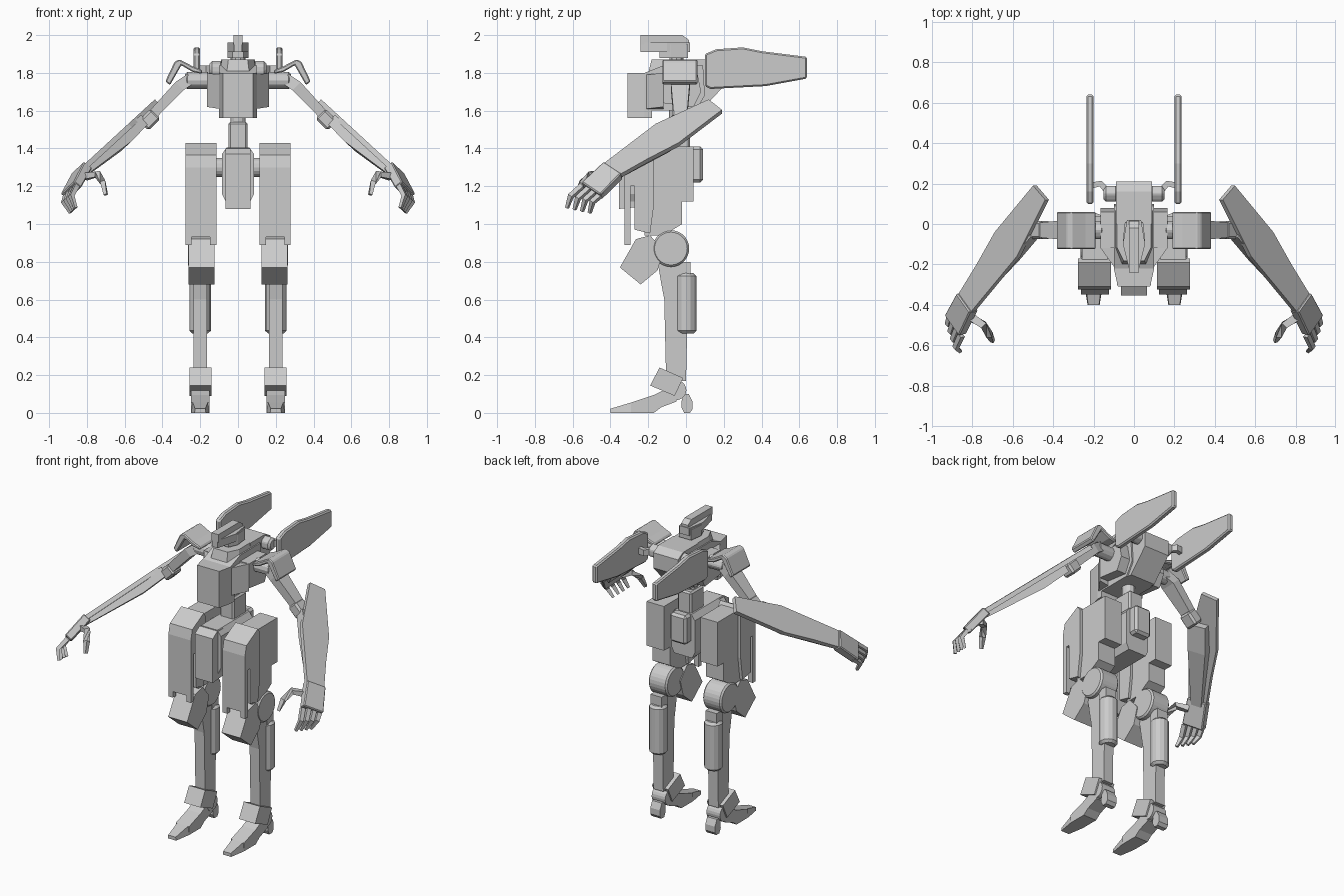
import bpy, bmesh, math
from mathutils import Vector, Matrix

if "Cube" in bpy.data.objects:
    bpy.data.objects.remove(bpy.data.objects["Cube"])

grey = bpy.data.materials.new("light_grey")
grey.diffuse_color = (0.6, 0.6, 0.6, 1)
grey.use_nodes = True
grey.node_tree.nodes["Principled BSDF"].inputs["Base Color"].default_value = grey.diffuse_color


def finish(name, bm, mirror=False, bevel=0.0):
    bmesh.ops.recalc_face_normals(bm, faces=bm.faces)
    me = bpy.data.meshes.new(name)
    bm.to_mesh(me)
    bm.free()
    ob = bpy.data.objects.new(name, me)
    bpy.context.collection.objects.link(ob)
    me.materials.append(grey)
    if bevel:
        m = ob.modifiers.new("bevel", 'BEVEL')
        m.width, m.segments, m.limit_method = bevel, 1, 'ANGLE'
    if mirror:
        m = ob.modifiers.new("mirror", 'MIRROR')
        m.use_mirror_merge = False
    return ob


def loft(name, rings, **kw):
    """Solid through successive rings of 3D points."""
    bm = bmesh.new()
    vs = [[bm.verts.new(p) for p in r] for r in rings]
    n = len(vs[0])
    bm.faces.new(vs[0][::-1])
    bm.faces.new(vs[-1])
    for a, b in zip(vs, vs[1:]):
        for i in range(n):
            j = (i + 1) % n
            bm.faces.new((a[i], a[j], b[j], b[i]))
    return finish(name, bm, **kw)


def prism(name, pts, axis, a, b, taper=1.0, **kw):
    """Profile extruded along an axis from a to b; far end may be scaled."""
    cu = sum(p[0] for p in pts) / len(pts)
    cv = sum(p[1] for p in pts) / len(pts)

    def ring(d, s):
        out = []
        for u, v in pts:
            u, v = cu + (u - cu) * s, cv + (v - cv) * s
            out.append({'X': (d, u, v), 'Y': (u, d, v), 'Z': (u, v, d)}[axis])
        return out
    return loft(name, [ring(a, 1), ring(b, taper)], **kw)


def box(name, x, y, z, **kw):
    return prism(name, [(x[0], y[0]), (x[1], y[0]), (x[1], y[1]), (x[0], y[1])], 'Z', *z, **kw)


def cyl(name, axis, c, r, a, b, sides=20, **kw):
    pts = [(c[0] + r * math.cos(2 * math.pi * i / sides),
            c[1] + r * math.sin(2 * math.pi * i / sides)) for i in range(sides)]
    return prism(name, pts, axis, a, b, **kw)


def beam(name, path, sizes, up, **kw):
    """Rectangular bar along a path; sizes = (across, along up) at each point."""
    P = [Vector(p) for p in path]
    rings = []
    for i, p in enumerate(P):
        d = (P[min(i + 1, len(P) - 1)] - P[max(i - 1, 0)]).normalized()
        s = d.cross(Vector(up)).normalized()
        n = s.cross(d)
        w, h = sizes[i][0] / 2, sizes[i][1] / 2
        rings.append([p + s * w + n * h, p - s * w + n * h, p - s * w - n * h, p + s * w - n * h])
    return loft(name, rings, mirror=True, **kw)


# Head with long pointed crest, and neck
prism("head", [(-.045, .01), (.045, .01), (.055, -.08), (.03, -.14), (-.03, -.14), (-.055, -.08)],
      'Z', 1.88, 1.95)
prism("crest", [(-.035, .02), (.035, .02), (.055, -.1), (.02, -.24), (-.02, -.24), (-.055, -.1)],
      'Z', 1.91, 1.96)
prism("crest_top", [(-.24, 1.95), (-.24, 2.0), (-.02, 2.0), (.015, 1.975), (.015, 1.95)], 'X', -.025, .025)
cyl("neck", 'Z', (0, -.05), .04, 1.8, 1.9, 10)

# Torso, chest, collar and backpack
prism("torso", [(-.22, 1.6), (-.22, 1.8), (-.12, 1.84), (.09, 1.84), (.1, 1.68), (.05, 1.6)],
      'X', -.1, .1)
prism("torso_side", [(-.12, 1.64), (-.12, 1.80), (.06, 1.80), (.08, 1.7), (.04, 1.62)], 'X', .1, .165,
      mirror=True)
loft("chest_flank", [[(.1, -.21, z0), (.165, -.12, z0 + .01), (.1, -.12, z0)] for z0 in (1.61, 1.79)],
     mirror=True)
prism("chest", [(-.1, -.18), (-.1, -.22), (-.08, -.31), (.08, -.31), (.1, -.22), (.1, -.18)],
      'Z', 1.56, 1.8)
prism("collar", [(-.1, .08), (-.1, -.12), (-.06, -.2), (.06, -.2), (.1, -.12), (.1, .08)],
      'Z', 1.8, 1.87, taper=.85)
prism("backpack", [(0, 1.6), (.08, 1.6), (.21, 1.74), (.21, 1.84), (.16, 1.87), (0, 1.87)],
      'X', -.09, .09)

# Wing plates on ball joints
prism("wing_binder", [(.1, 1.73), (.1, 1.9), (.16, 1.925), (.3, 1.935), (.4, 1.915), (.64, 1.885),
                      (.64, 1.77), (.42, 1.73), (.13, 1.715)], 'X', .2, .236, mirror=True, bevel=.008)
cyl("wing_joint", 'X', (.15, 1.82), .042, .08, .15, 12, mirror=True, bevel=.012)
beam("wing_arm", [(.13, .16, 1.82), (.165, .2, 1.82), (.215, .19, 1.82)], [(.03, .04)] * 3, (0, 0, 1))

# Shoulders
prism("shoulder_pad", [(.19, 1.815), (.24, 1.835), (.31, 1.872), (.335, 1.86), (.385, 1.755), (.36, 1.735),
                       (.3, 1.84), (.24, 1.805), (.19, 1.795)], 'Y', -.125, .06, mirror=True, bevel=.006)
cyl("shoulder_joint", 'X', (-.03, 1.76), .045, .15, .28, 12, mirror=True, bevel=.012)
beam("upper_arm", [(.25, -.03, 1.77), (.31, -.03, 1.73), (.47, -.03, 1.56)],
     [(.07, .06), (.1, .06), (.07, .05)], (.7, 0, .7))
beam("elbow", [(.435, -.03, 1.585), (.5, -.03, 1.52)], [(.09, .075)] * 2, (.7, 0, .7), bevel=.012)

# Forearm: broad flat shield lying in an outward-sloping plane
shield = [(.44, .12), (.5, .19), (.69, -.04), (.78, -.2), (.89, -.38), (.82, -.45),
          (.58, -.16), (.53, -.06)]
n = Vector((.677, 0, .736))
top = [Vector((x, y, 1.66 - .92 * (x - .44))) for x, y in shield]
loft("forearm_shield", [top, [p - n * .028 for p in top]], mirror=True)
beam("forearm_core", [(.52, -.02, 1.53), (.62, -.13, 1.44), (.83, -.4, 1.26)],
     [(.12, .06), (.12, .08), (.07, .04)], n)

# Hands
beam("hand_cuff", [(.825, -.385, 1.285), (.885, -.5, 1.175)], [(.13, .055), (.14, .05)], n, bevel=.006)
for i in range(4):
    t = i / 3
    a = Vector((.855, -.55, 1.2)).lerp(Vector((.905, -.44, 1.165)), t)
    c = Vector((.86, -.63, 1.085)).lerp(Vector((.885, -.51, 1.06)), t)
    b = (a + c) / 2 + Vector((.025, -.02, .005))
    beam("finger_%d" % (i + 1), [a, b, c], [(.028, .026), (.026, .024), (.016, .016)], n)
beam("thumb", [(.81, -.46, 1.25), (.745, -.5, 1.265), (.715, -.55, 1.22), (.7, -.58, 1.155)],
     [(.04, .035), (.035, .03), (.03, .028), (.018, .018)], (.6, .5, .6))

# Waist and pelvis
box("waist", (-.05, .05), (-.12, .02), (1.38, 1.54), bevel=.01)
cyl("waist_joint", 'Z', (0, -.05), .04, 1.52, 1.62, 12)
prism("pelvis", [(-.085, 1.16), (-.085, 1.37), (-.06, 1.405), (.06, 1.405), (.085, 1.37), (.085, 1.16),
                 (.065, 1.12), (-.065, 1.12)], 'Y', -.3, .03)
prism("front_skirt", [(-.25, 1.09), (-.355, 1.08), (-.355, 1.37), (-.31, 1.4), (-.25, 1.4)], 'X', -.065, .065)
box("rear_skirt", (-.06, .06), (.02, .09), (1.22, 1.41), bevel=.015)
cyl("hip_joint", 'X', (-.08, 1.3), .05, .07, .16, 16, mirror=True)

# Thighs
prism("thigh", [(-.22, 1.41), (.04, 1.41), (.04, 1.12), (-.02, 1.12), (-.02, 1.0), (-.12, .94), (-.22, .94)],
      'X', .132, .258, mirror=True)
prism("thigh_armor", [(-.19, 1.43), (-.31, 1.365), (-.325, 1.3), (-.325, .93), (-.295, .93), (-.295, 1.2),
                      (-.272, 1.2), (-.272, .97), (-.19, .95), (-.17, 1.1), (-.17, 1.4)],
      'X', .115, .278, mirror=True)
for k, x in enumerate((.115, .245)):
    box("armor_tab_%d" % (k + 1), (x, x + .033), (-.325, -.295), (.89, .94), mirror=True)

# Knees
cyl("knee_disc", 'X', (-.08, .87), .097, .13, .265, 28, mirror=True, bevel=.01)
prism("knee_guard", [(-.265, .92), (-.35, .77), (-.24, .68), (-.15, .755), (-.12, .86), (-.19, .94)],
      'X', .125, .262, mirror=True)

# Shins and calf tanks
prism("shin", [(-.15, .8), (-.13, .68), (-.115, .6), (-.105, .17), (0, .17), (.01, .6), (.02, .8)],
      'X', .165, .235, mirror=True)
box("calf_bracket", (.16, .24), (-.04, .025), (.73, .8), mirror=True)
cyl("calf_tank", 'Z', (.2, 0), .056, .42, .74, 14, mirror=True, bevel=.015)

# Ankles and feet
prism("ankle_guard", [(-.14, .24), (-.015, .185), (-.06, .09), (-.19, .145)], 'X', .14, .258, mirror=True)
cyl("ankle_joint", 'X', (-.05, .12), .052, .15, .248, 20, mirror=True)
prism("heel", [(-.02, .1), (.015, .1), (.035, .06), (.035, .02), (.02, 0), (-.01, 0), (-.025, .03)],
      'X', .165, .235, mirror=True)
prism("foot", [(-.29, .055), (-.17, .095), (-.12, .12), (-.05, .1), (-.05, .06), (-.13, .03),
               (-.17, 0), (-.29, 0)], 'X', .152, .248, mirror=True)
loft("toe", [[(.152, -.29, 0), (.248, -.29, 0), (.24, -.29, .055), (.16, -.29, .055)],
             [(.17, -.4, 0), (.23, -.4, 0), (.227, -.4, .022), (.173, -.4, .022)]], mirror=True)
